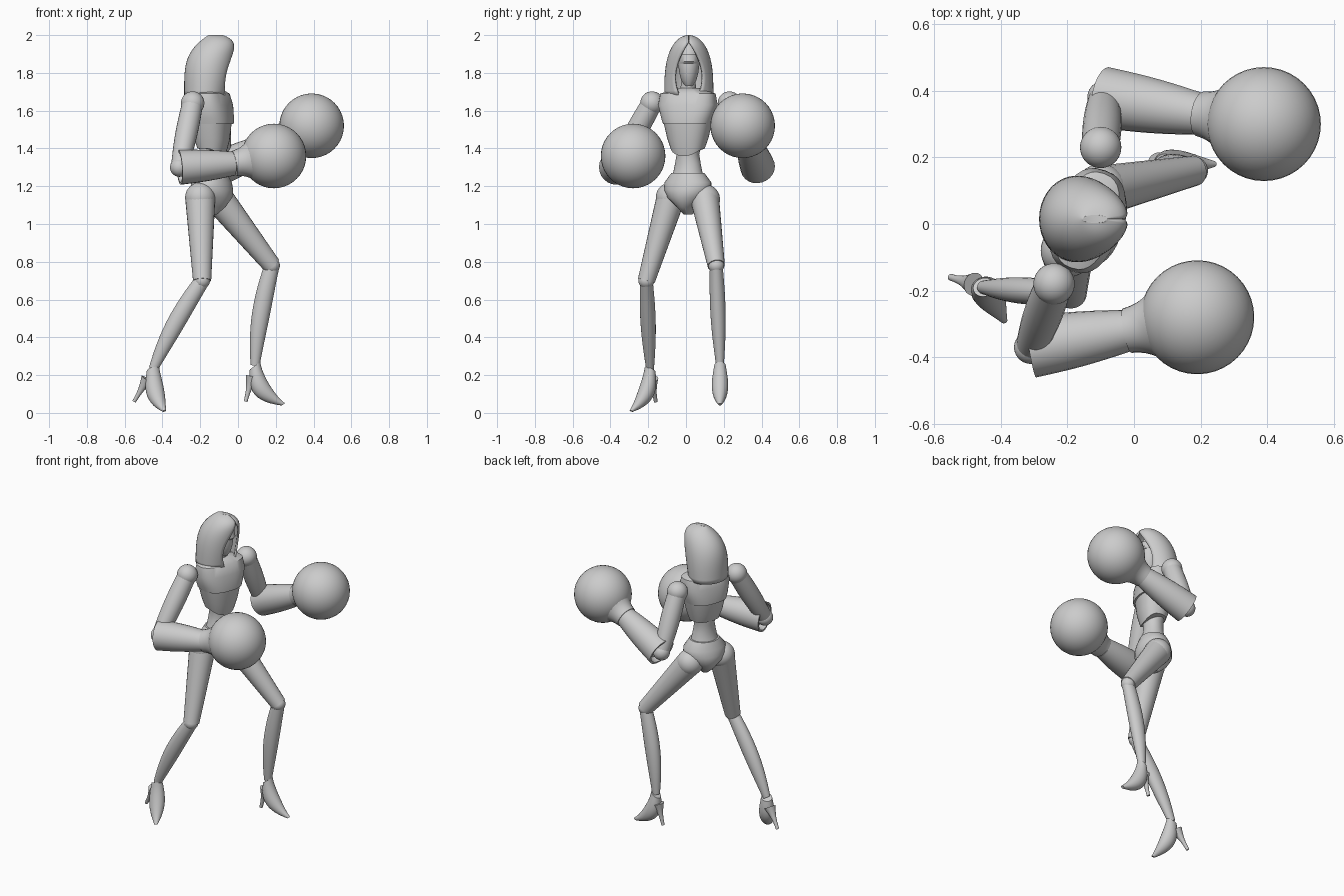
import bpy
import bmesh
import math
from mathutils import Vector

# Remove only the default cube
default_cube = bpy.data.objects.get("Cube")
if default_cube:
    bpy.data.objects.remove(default_cube, do_unlink=True)

# Single matte grey
shade = .6
colour = (shade, shade, shade, 1)
grey = bpy.data.materials.new("plain grey")
grey.use_nodes = True
grey.diffuse_color = colour
grey.node_tree.nodes["Principled BSDF"].inputs["Base Color"].default_value = colour


def finish(name, bm):
    """Turn a bmesh into a named, shaded object."""
    mesh = bpy.data.meshes.new(name)
    bm.to_mesh(mesh)
    bm.free()
    obj = bpy.data.objects.new(name, mesh)
    bpy.context.collection.objects.link(obj)
    mesh.materials.append(grey)
    bpy.ops.object.select_all(action='DESELECT')
    obj.select_set(True)
    bpy.context.view_layer.objects.active = obj
    bpy.ops.object.shade_smooth_by_angle(angle=math.radians(40))
    return obj


def skin(bm, rings, closed=True):
    """Join successive rings of vertices with quads and cap closed tubes."""
    count = len(rings[0])
    for low, high in zip(rings, rings[1:]):
        for i in range(count if closed else count - 1):
            j = (i + 1) % count
            bm.faces.new((low[i], low[j], high[j], high[i]))
    start_cap = bm.faces.new(rings[0]) if closed else None
    bm.faces.new(rings[-1])
    bmesh.ops.recalc_face_normals(bm, faces=bm.faces)
    return start_cap


def limb(name, start, end, start_radius, end_radius, swell=0, bend=(0, 0, 0), flat=1, hollow=False):
    """Tapered, swelling tube from start to end, pulled sideways by bend."""
    bm = bmesh.new()
    axis = (end - start).normalized()
    side = Vector((0, 1, 0))
    side = (side - axis * side.dot(axis)).normalized()
    ahead = side.cross(axis)
    rings, steps, sides = [], 12, 24
    for k in range(steps + 1):
        t = k / steps
        bulge = math.sin(math.pi * t)
        radius = start_radius + (end_radius - start_radius) * t + swell * bulge
        centre = start.lerp(end, t) + Vector(bend) * 2 * t * (1 - t)
        rings.append([])
        for i in range(sides):
            a = math.tau * i / sides
            offset = ahead * math.cos(a) + side * flat * math.sin(a)
            rings[-1].append(bm.verts.new(centre + offset * radius))
    cap = skin(bm, rings)
    if hollow:
        bmesh.ops.inset_region(bm, faces=[cap], thickness=.012, depth=0)
        bmesh.ops.inset_region(bm, faces=[cap], thickness=.005, depth=-.04)
    return finish(name, bm)


def trunk(name, centre, yaw, sections, dip=0, power=1):
    """Level rings of (height, half depth, half width); dip lowers the front of the lowest rings."""
    bm = bmesh.new()
    turn = math.radians(yaw)
    forward = Vector((math.cos(turn), math.sin(turn), 0))
    across = Vector((-math.sin(turn), math.cos(turn), 0))
    rings, sides, bottom, top = [], 32, sections[0][0], sections[-1][0]
    for z, depth, width in sections:
        drop = dip * (top - z) / (top - bottom)
        ring = []
        for i in range(sides):
            a = math.tau * i / sides
            c, s = math.cos(a), math.sin(a)
            point = forward * depth * math.copysign(abs(c) ** power, c)
            point += across * width * math.copysign(abs(s) ** power, s)
            point += Vector((*centre, z - drop * max(c, 0) ** 2))
            ring.append(bm.verts.new(point))
        rings.append(ring)
    skin(bm, rings)
    return finish(name, bm)


def ball(name, centre, radius):
    bm = bmesh.new()
    bmesh.ops.create_uvsphere(bm, u_segments=40, v_segments=20, radius=radius)
    bmesh.ops.translate(bm, vec=centre, verts=bm.verts)
    return finish(name, bm)


# Hood: open-fronted level rings, narrowing to a rounded crown over a pointed opening
bm = bmesh.new()
hood_rings, levels, points = [], 24, 32
for k in range(levels + 1):
    u = 1 - (1 - k / levels) ** 2
    width = max(.13 * math.sqrt(1 - u ** 3), .012)
    opening = max(.075 * math.sin(math.pi * (u + .3) / 1.2), .001)
    back = -.285 + .13 * u ** 4
    front = -.06 + .06 * u - .08 * u ** 12
    start = math.asin(min(opening / width, 1))
    ring = []
    for i in range(points + 1):
        a = start + (math.tau - 2 * start) * i / points
        x = (back + front + (front - back) * math.cos(a)) / 2
        ring.append(bm.verts.new((x, .015 + width * math.sin(a), 1.68 + .32 * u)))
    hood_rings.append(ring)
skin(bm, hood_rings, closed=False)
hood = finish("hood", bm)
thickness = hood.modifiers.new("thickness", 'SOLIDIFY')
thickness.thickness = .012
thickness.offset = -1

# Masked face with a narrow chin and a brow band, and the neck
face_centre = (-.12, .015)
trunk("face", face_centre, 0, [(1.73, .03, .02), (1.76, .05, .04), (1.8, .06, .05),
                               (1.87, .07, .06), (1.93, .05, .05), (1.96, .02, .02)])
trunk("brow_band", face_centre, 0, [(1.85, .07, .06), (1.86, .08, .06), (1.9, .07, .06)])
limb("neck", Vector((-.15, .01, 1.66)), Vector((-.13, .015, 1.8)), .06, .04, -.01)

# Upper body, turned a little to the figure's right
body = (-.14, .01)
chest_turn, hip_turn = -19, -28
trunk("chest", body, chest_turn, [(1.53, .11, .13), (1.56, .11, .14), (1.63, .1, .16),
                                  (1.69, .08, .15), (1.72, .04, .06)], power=.8)
trunk("corset", body, chest_turn, [(1.4, .07, .09), (1.46, .09, .11), (1.54, .1, .13)],
      dip=.04, power=.85)
trunk("waist", body, hip_turn, [(1.22, .09, .1), (1.27, .07, .08), (1.32, .06, .07),
                                (1.37, .06, .06), (1.44, .07, .08)])
trunk("pelvis", body, hip_turn, [(1.05, .03, .02), (1.09, .08, .05), (1.14, .11, .11),
                                 (1.18, .11, .13), (1.22, .1, .13), (1.27, .08, .09)])

# Joint positions; the figure strides along +x, so its left side is +y
pose = {
    "right": dict(shoulder=(-.24, -.18, 1.64), elbow=(-.31, -.37, 1.3), wrist=(-.02, -.32, 1.32),
                  glove=(.19, -.28, 1.36), hip=(-.2, -.08, 1.14), knee=(-.19, -.21, .7),
                  ankle=(-.45, -.19, .23), toe=(-.39, -.29, .01), heel=(-.55, -.16, .06)),
    "left": dict(shoulder=(-.1, .23, 1.64), elbow=(-.09, .38, 1.3), wrist=(.2, .33, 1.43),
                 glove=(.39, .3, 1.52), hip=(-.1, .1, 1.13), knee=(.18, .16, .78),
                 ankle=(.09, .18, .25), toe=(.24, .18, .045), heel=(.04, .18, .06)),
}
for side, joints in pose.items():
    at = {joint: Vector(place) for joint, place in joints.items()}

    # Arm with a flared, hollow-ended sleeve, a cuff and a round glove
    ball(side + "_shoulder", at["shoulder"], .062)
    limb(side + "_upper_arm", at["shoulder"], at["elbow"], .055, .045, .008)
    ball(side + "_elbow", at["elbow"], .05)
    limb(side + "_forearm", at["elbow"], at["wrist"], .092, .063, .005, hollow=True)
    limb(side + "_cuff", at["wrist"], at["wrist"].lerp(at["glove"], .5), .068, .12, -.012)
    ball(side + "_glove", at["glove"], .171)

    # Leg with a calf bowed to the back
    ball(side + "_hip", at["hip"], .08)
    limb(side + "_thigh", at["hip"], at["knee"], .08, .048, flat=.95)
    ball(side + "_knee", at["knee"], .042)
    limb(side + "_shin", at["knee"], at["ankle"], .04, .024, .015, bend=(-.03, 0, 0), flat=.85)

    # High-heeled shoe: a sole curving down to the toe, and a thin heel
    limb(side + "_shoe", at["ankle"], at["toe"], .034, .01, .025, bend=at["ankle"] - at["toe"] - Vector(
        (at["ankle"] - at["toe"]) / 2) - Vector((0, 0, .15)), flat=.9)
    limb(side + "_heel", at["ankle"].lerp(at["heel"], .3), at["heel"], .035, .01, -.007)
